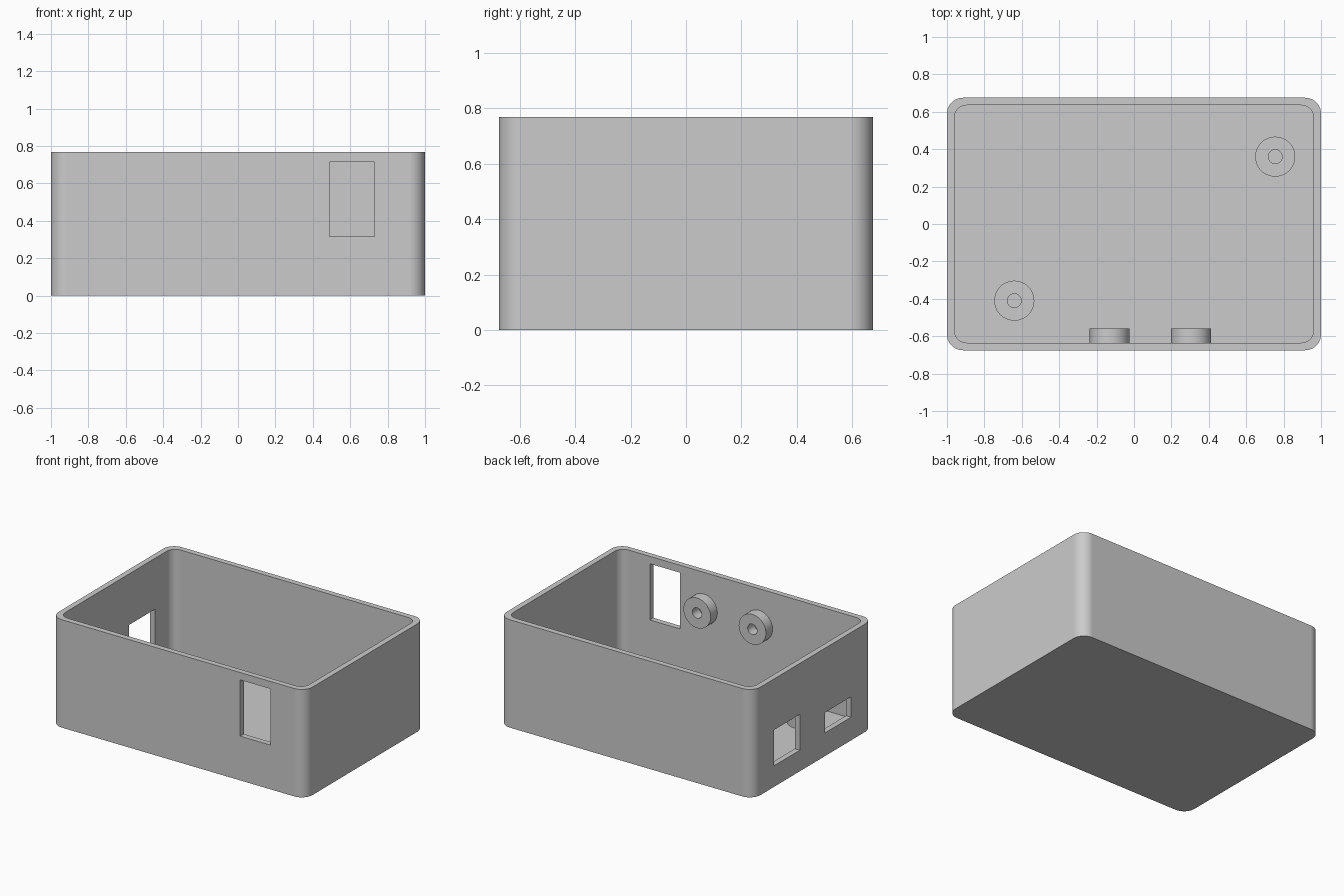
import bpy, bmesh, math
from mathutils import Matrix, Vector

if "Cube" in bpy.data.objects:
    bpy.data.objects.remove(bpy.data.objects["Cube"], do_unlink=True)

HALF_X, HALF_Y, HEIGHT, WALL = 1.0, 0.675, 0.768, 0.04

grey = bpy.data.materials.new("plain grey")
grey.use_nodes = True
colour = (0.6, 0.6, 0.6, 1)
grey.diffuse_color = colour
grey.node_tree.nodes["Principled BSDF"].inputs["Base Color"].default_value = colour


def make_object(name, bm):
    bmesh.ops.recalc_face_normals(bm, faces=bm.faces)
    mesh = bpy.data.meshes.new(name)
    bm.to_mesh(mesh)
    bm.free()
    mesh.materials.append(grey)
    obj = bpy.data.objects.new(name, mesh)
    bpy.context.collection.objects.link(obj)
    return obj


def select(obj):
    bpy.ops.object.select_all(action='DESELECT')
    obj.select_set(True)
    bpy.context.view_layer.objects.active = obj


def finish(obj):
    select(obj)
    bpy.ops.object.shade_smooth_by_angle(angle=math.radians(30))
    mod = obj.modifiers.new("even shading", 'WEIGHTED_NORMAL')
    mod.keep_sharp = True


def rounded_ring(hx, hy, radius, z, steps=10):
    points = []
    for quarter, (sx, sy) in enumerate([(1, 1), (-1, 1), (-1, -1), (1, -1)]):
        for i in range(steps + 1):
            a = math.pi / 2 * (quarter + i / steps)
            points.append((sx * (hx - radius) + radius * math.cos(a),
                           sy * (hy - radius) + radius * math.sin(a), z))
    return points


def circle_ring(radius, z, steps=48):
    return [(radius * math.cos(2 * math.pi * i / steps),
             radius * math.sin(2 * math.pi * i / steps), z) for i in range(steps)]


def skin_rings(rings):
    """Join successive rings and cap the first and last one."""
    bm = bmesh.new()
    loops = [[bm.verts.new(p) for p in ring] for ring in rings]
    n = len(loops[0])
    for low, high in zip(loops, loops[1:]):
        for i in range(n):
            j = (i + 1) % n
            bm.faces.new((low[i], low[j], high[j], high[i]))
    bm.faces.new(loops[0])
    bm.faces.new(loops[-1])
    return bm


# Open tray with rounded corners, outside first, then the cavity
inner = (HALF_X - WALL, HALF_Y - WALL, 0.065)
outer = (HALF_X, HALF_Y, 0.085)
case = make_object("case_body", skin_rings([
    rounded_ring(*outer, 0), rounded_ring(*outer, HEIGHT),
    rounded_ring(*inner, HEIGHT), rounded_ring(*inner, WALL)]))


def cut_window(name, low, high):
    low, high = Vector(low), Vector(high)
    bm = bmesh.new()
    bmesh.ops.create_cube(bm, size=1)
    bmesh.ops.scale(bm, vec=high - low, verts=bm.verts)
    bmesh.ops.translate(bm, vec=(low + high) / 2, verts=bm.verts)
    cutter = make_object(name, bm)
    cutter.hide_render = True
    mod = case.modifiers.new(name, 'BOOLEAN')
    mod.operation, mod.solver, mod.object = 'DIFFERENCE', 'EXACT', cutter
    select(case)
    bpy.ops.object.modifier_apply(modifier=mod.name)
    bpy.data.objects.remove(cutter, do_unlink=True)


# Openings through the front wall and the right-hand end wall
cut_window("front_window", (0.49, -0.75, 0.315), (0.73, -0.6, 0.715))
cut_window("end_window_large", (-1.1, 0.148, 0.15), (-0.9, 0.437, 0.405))
cut_window("end_window_small", (-1.1, -0.428, 0.165), (-0.9, -0.137, 0.31))
finish(case)


# Round bosses with a blind screw hole
def boss(name, location, rotation=Matrix()):
    bm = skin_rings([circle_ring(0.107, -0.005), circle_ring(0.107, 0.075),
                     circle_ring(0.037, 0.075), circle_ring(0.037, 0.001)])
    bm.transform(Matrix.Translation(location) @ rotation)
    finish(make_object(name, bm))


to_back = Matrix.Rotation(-math.pi / 2, 4, 'X')
boss("wall_boss_left", (0.305, WALL - HALF_Y, 0.507), to_back)
boss("wall_boss_right", (-0.13, WALL - HALF_Y, 0.507), to_back)
boss("floor_boss_front", (-0.64, -0.41, WALL))
boss("floor_boss_back", (0.755, 0.36, WALL))
